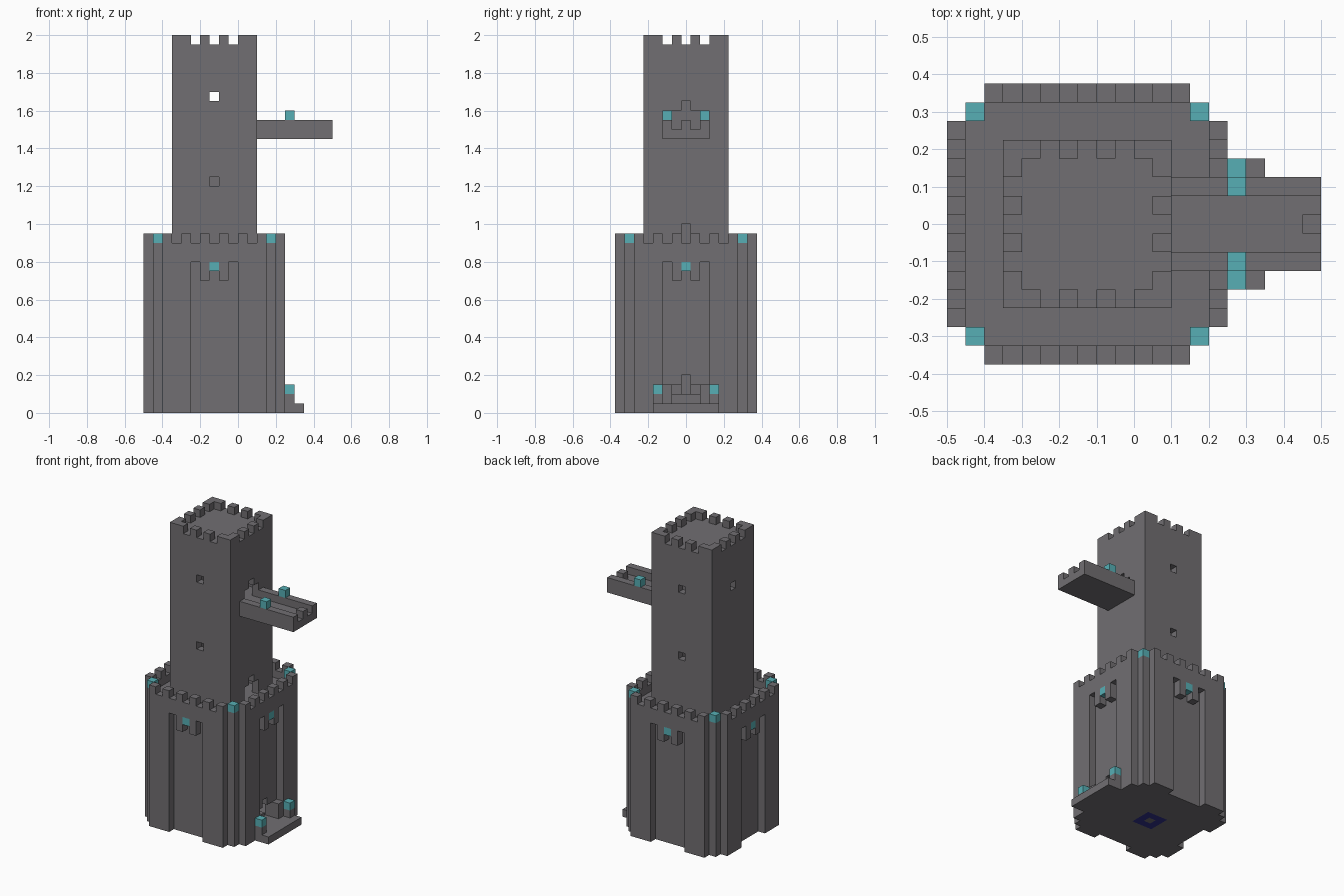
import bpy
import bmesh
from mathutils import Vector

UNIT = 0.05                        # edge length of one building block
CENTRE = Vector((-0.125, 0, 0))    # axis of the tower

cube = bpy.data.objects.get("Cube")
if cube:
    bpy.data.objects.remove(cube)


def material(name, colour):
    mat = bpy.data.materials.new(name)
    mat.use_nodes = True
    mat.diffuse_color = (*colour, 1)
    mat.node_tree.nodes["Principled BSDF"].inputs["Base Color"].default_value = (*colour, 1)
    return mat


stone = material("grey stone", (0.165, 0.158, 0.168))
glow = material("teal lantern", (0.095, 0.43, 0.46))
water = material("deep blue water", (0.03, 0.03, 0.25))


def box(i, j, k):
    """Set of blocks within inclusive ranges (pairs) or at single positions."""
    spans = [range(a[0], a[1] + 1) if isinstance(a, tuple) else (a,) for a in (i, j, k)]
    return {(x, y, z) for x in spans[0] for y in spans[1] for z in spans[2]}


def turned(cells):
    """The blocks repeated on all four sides of the tower axis."""
    result = set()
    for x, y, z in cells:
        result |= {(x, y, z), (-y, x, z), (-x, -y, z), (y, -x, z)}
    return result


def mirrored(cells):
    return cells | {(x, -y, z) for x, y, z in cells}


def build(name, cells, mat):
    """Turn a set of blocks into one clean mesh made of its exposed faces."""
    bm = bmesh.new()
    corners = {}

    def vert(p):
        key = tuple(round(c * 2) for c in p)
        if key not in corners:
            corners[key] = bm.verts.new(Vector(p) * UNIT + CENTRE)
        return corners[key]

    for cell in sorted(cells):
        middle = Vector(cell) + Vector((0, 0, 0.5))
        for axis in range(3):
            for sign in (-1, 1):
                step = [0, 0, 0]
                step[axis] = sign
                if tuple(c + s for c, s in zip(cell, step)) in cells:
                    continue
                normal = Vector(step) / 2
                a = Vector((0, 0, 0))
                a[(axis + 1) % 3] = 0.5
                b = normal.cross(a) * 2
                bm.faces.new([vert(middle + normal + off)
                              for off in (-a - b, a - b, a + b, b - a)])
    bmesh.ops.dissolve_limit(bm, angle_limit=0.01, verts=bm.verts, edges=bm.edges)
    mesh = bpy.data.meshes.new(name)
    bm.to_mesh(mesh)
    bm.free()
    mesh.materials.append(mat)
    obj = bpy.data.objects.new(name, mesh)
    bpy.context.collection.objects.link(obj)
    return obj


def doorway(i, floor):
    """Stepped arch: three wide, taller in the middle."""
    return box(i, (-1, 1), (floor, floor + 1)) | box(i, 0, floor + 2)


def plan(k):
    """Stepped round footprint of the keep."""
    return box((-5, 5), (-7, 7), k) | box((-6, 6), (-6, 6), k) | box((-7, 7), (-5, 5), k)


# Keep: hollow shell, roof terrace, parapet
keep = plan((0, 17))
keep -= box((-5, 5), (-5, 5), (1, 15))
keep -= box((-6, 6), (-5, 5), 17) | box((-5, 5), (-6, 6), 17)

# Tall recesses with a toothed top on every side
recess = box((-2, 2), -7, (0, 13)) | box(0, -7, (14, 15))
for i in (-2, 2):
    recess |= box(i, -7, (14, 15))
keep -= turned(recess)

# Battlements: every second block
for i in range(-5, 6, 2):
    keep |= turned(box(i, -7, 18))

# Ground entrance and pool opening
keep |= box(7, (-2, 2), 0) | mirrored(box(7, 2, (1, 2)))
keep -= doorway((6, 7), 1)
pool = box((-1, 1), (-1, 1), 0) - box(0, 0, 0)
keep -= pool
build("keep", keep, stone)
build("pool_water", pool, water)
build("pool_rim", box((-1, 1), (-1, 1), 1) - box(0, 0, 1), stone)

# Tower: hollow shaft with an upper floor and a roof
tower = box((-4, 4), (-4, 4), (17, 38))
tower -= box((-3, 3), (-3, 3), (17, 28)) | box((-3, 3), (-3, 3), (30, 37))
tower -= doorway(4, 17) | doorway(4, 30)
for k in (24, 33):
    tower -= mirrored(box(0, 4, k))
tower -= box(-4, 0, 33)
for i in (-4, -3, -1, 1, 3, 4):
    tower |= turned(box(i, -4, 39))
build("tower", tower, stone)

# Central pillar inside
build("lower_pillar", box(0, 0, (1, 15)), stone)
build("upper_pillar", box(0, 0, (17, 28)), stone)

# Bridge: deck, side walls, end block
bridge = box((5, 12), (-2, 2), 29) | mirrored(box((5, 12), 2, 30)) | box(12, 0, 30)
build("bridge", bridge, stone)

# Doorstep with lantern posts
build("doorstep", box((8, 9), (-3, 3), 0) | mirrored(box(8, 3, 1)), stone)

# Lanterns
build("corner_lanterns", turned(box(6, 6, 18)), glow)
build("recess_lanterns", turned(box(0, -7, 15)), glow)
build("bridge_lanterns", mirrored(box(8, 2, 31)), glow)
build("doorstep_lanterns", mirrored(box(8, 3, 2)), glow)
